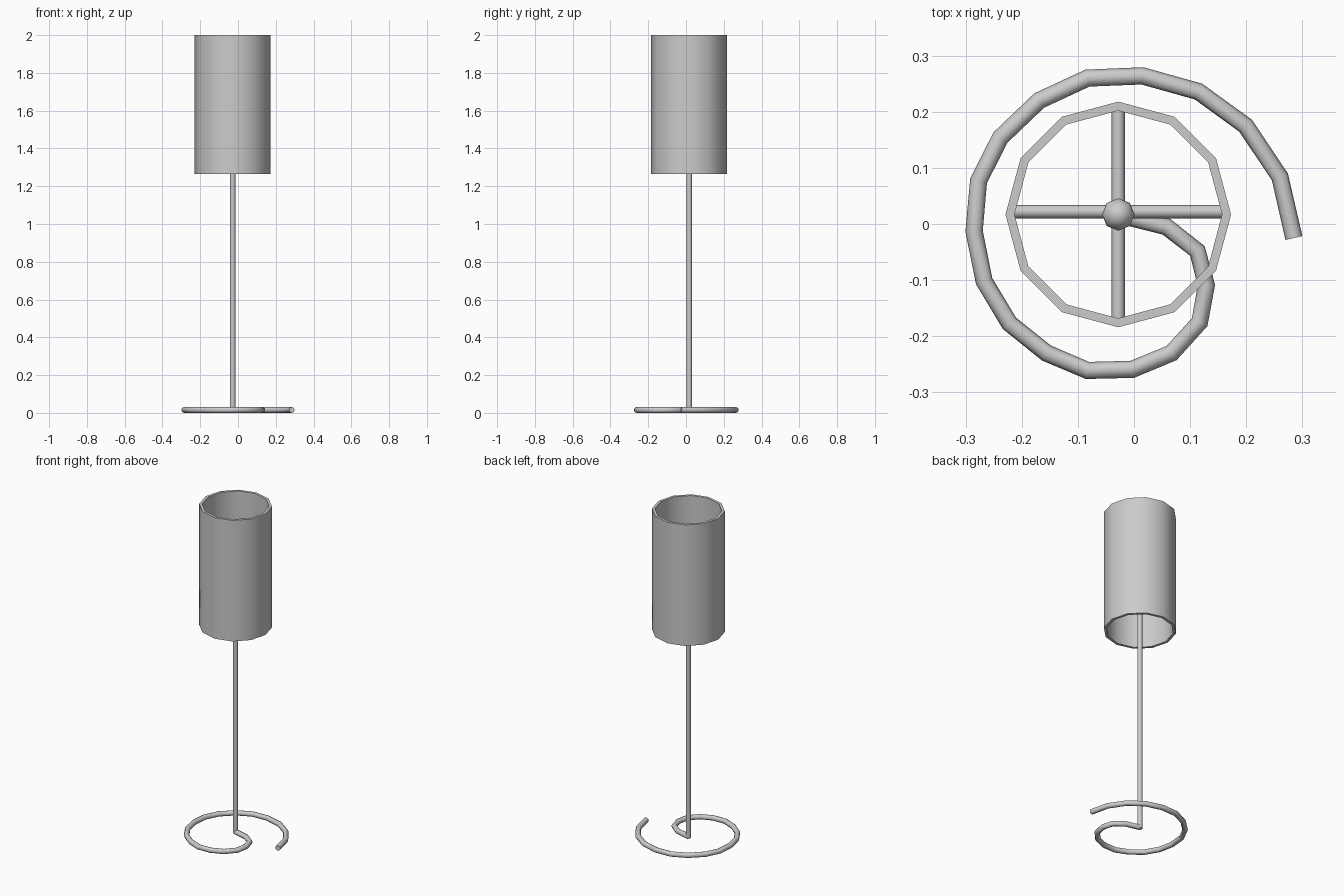
import bpy
import math
from mathutils import Vector

cube = bpy.data.objects.get("Cube")
if cube:
    bpy.data.objects.remove(cube, do_unlink=True)

grey = bpy.data.materials.new("light grey")
grey.use_nodes = True
grey.diffuse_color = (0.6, 0.6, 0.6, 1)
grey.node_tree.nodes["Principled BSDF"].inputs["Base Color"].default_value = (0.6, 0.6, 0.6, 1)

CX, CY = -0.028, 0.017
TUBE = 0.0155


def finish(obj, name, angle=50):
    obj.name = name
    obj.data.materials.clear()
    obj.data.materials.append(grey)
    bpy.ops.object.select_all(action='DESELECT')
    obj.select_set(True)
    bpy.context.view_layer.objects.active = obj
    bpy.ops.object.shade_smooth_by_angle(angle=math.radians(angle))


def tube(name, points, radius):
    """Capped eight-sided tube along a path."""
    curve = bpy.data.curves.new(name, 'CURVE')
    curve.dimensions = '3D'
    curve.bevel_depth = radius
    curve.bevel_resolution = 2
    curve.use_fill_caps = True
    spline = curve.splines.new('POLY')
    spline.points.add(len(points) - 1)
    for p, co in zip(spline.points, points):
        p.co = (*co, 1)
    obj = bpy.data.objects.new(name, curve)
    bpy.context.collection.objects.link(obj)
    bpy.ops.object.select_all(action='DESELECT')
    obj.select_set(True)
    bpy.context.view_layer.objects.active = obj
    bpy.ops.object.convert(target='MESH')
    finish(bpy.context.view_layer.objects.active, name)


# Spiral foot, starting under the stem
spiral = [(CX, CY), (.058, -.005), (.113, -.048), (.129, -.109), (.117, -.175),
          (.067, -.23), (-.003, -.259), (-.083, -.261), (-.156, -.23),
          (-.222, -.177), (-.267, -.102), (-.285, -.013), (-.277, .077),
          (-.238, .154), (-.169, .22), (-.083, .26), (.015, .264),
          (.115, .236), (.199, .175), (.26, .084), (.285, -.025)]
tube("spiral_foot", [(x, y, TUBE) for x, y in spiral], TUBE)

# Upright stem
tube("stem", [(CX, CY, 0.008), (CX, CY, 1.62)], 0.0145)

# Crossed bars that carry the shade
BAR_Z, REACH = 1.6, 0.188
for name, d in (("shade_bar_across", Vector((REACH, 0, 0))),
                ("shade_bar_deep", Vector((0, REACH, 0)))):
    mid = Vector((CX, CY + (0.005 if d.x else 0), BAR_Z))
    tube(name, [mid - d, mid + d], 0.012)

# Round knob on top of the stem
bpy.ops.mesh.primitive_uv_sphere_add(segments=8, ring_count=6, radius=0.029,
                                     location=(CX, CY, 1.625))
finish(bpy.context.object, "stem_knob", 60)

# Open twelve-sided shade with a wall
R_OUT, R_IN, Z0, Z1, N = 0.201, 0.185, 1.265, 2.0, 12
profile = [(R_OUT, Z0), (R_OUT, Z1), (R_IN, Z1), (R_IN, Z0)]
verts = [(CX + r * math.cos(math.tau * i / N), CY + r * math.sin(math.tau * i / N), z)
         for i in range(N) for r, z in profile]
faces = []
for i in range(N):
    a, b = 4 * i, 4 * ((i + 1) % N)
    for k in range(4):
        j = (k + 1) % 4
        faces.append((a + k, b + k, b + j, a + j))
mesh = bpy.data.meshes.new("shade")
mesh.from_pydata(verts, [], faces)
shade = bpy.data.objects.new("shade", mesh)
bpy.context.collection.objects.link(shade)
finish(shade, "shade")
